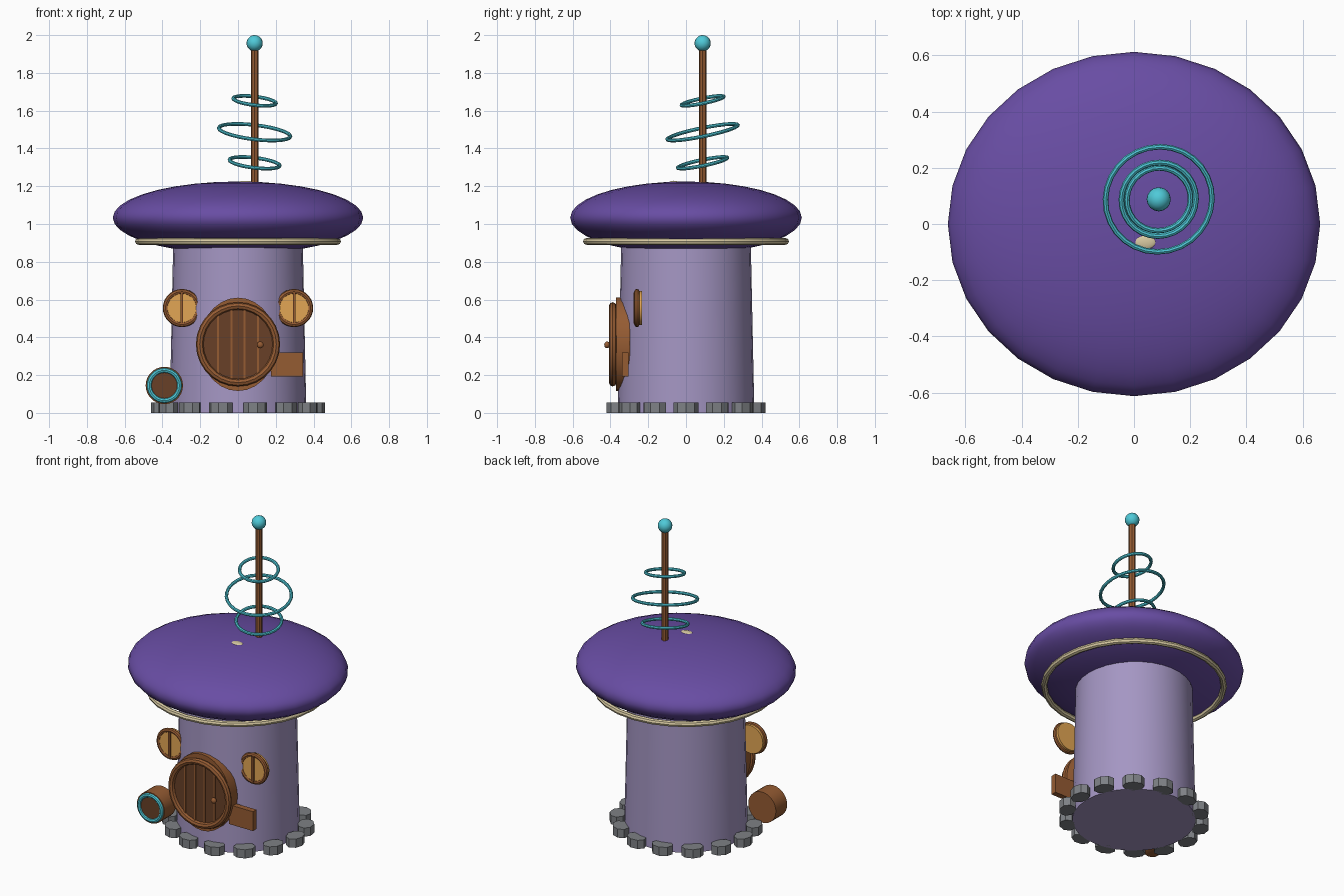
import bpy
from math import pi, sin, cos, radians

if "Cube" in bpy.data.objects:
    bpy.data.objects.remove(bpy.data.objects["Cube"])

def material(name, r, g, b):
    # sRGB bytes to linear colour
    m = bpy.data.materials.new(name)
    m.diffuse_color = (*[(c / 255) ** 2.2 for c in (r, g, b)], 1)
    m.use_nodes = True
    m.node_tree.nodes["Principled BSDF"].inputs["Base Color"].default_value = m.diffuse_color
    return m

PURPLE = material("cap_purple", 104, 78, 162)
LILAC = material("wall_lilac", 163, 149, 194)
CREAM = material("cream", 214, 200, 160)
WOOD = material("wood", 148, 92, 54)
DARK = material("dark_wood", 104, 66, 44)
GLASS = material("warm_glass", 226, 165, 85)
CYAN = material("cyan", 80, 200, 215)
STONE = material("stone", 125, 128, 132)
FACE_FRONT = (pi / 2, 0, 0)

def finish(name, mat, scale=(1, 1, 1), smooth=True):
    o = bpy.context.object
    o.name = name
    o.scale = scale
    o.data.materials.append(mat)
    if smooth:
        bpy.ops.object.shade_smooth_by_angle(angle=radians(35))
    return o

def cylinder(name, mat, loc, r, depth, rot=(0, 0, 0), n=28, scale=(1, 1, 1), smooth=True):
    bpy.ops.mesh.primitive_cylinder_add(vertices=n, radius=r, depth=depth, location=loc, rotation=rot)
    return finish(name, mat, scale, smooth)

def ball(name, mat, loc, radii, seg=16, rings=10):
    bpy.ops.mesh.primitive_uv_sphere_add(segments=seg, ring_count=rings, location=loc)
    return finish(name, mat, radii)

def ring(name, mat, loc, major, minor, rot=(0, 0, 0), n=28, scale=(1, 1, 1)):
    bpy.ops.mesh.primitive_torus_add(major_radius=major, minor_radius=minor, major_segments=n,
                                     minor_segments=8, location=loc, rotation=rot)
    return finish(name, mat, scale)

def box(name, mat, loc, size):
    bpy.ops.mesh.primitive_cube_add(size=1, location=loc)
    return finish(name, mat, size, False)

# Tower wall
bpy.ops.mesh.primitive_cone_add(vertices=32, radius1=0.362, radius2=0.343, depth=0.9, location=(0, 0, 0.45))
finish("tower_wall", LILAC)

# Mushroom cap, its lower rim and the spot on top
ball("cap", PURPLE, (0, 0, 1.033), (0.663, 0.613, 0.192), 28, 18)
ring("cap_rim", CREAM, (0, 0, 0.908), 0.527, 0.018)
ball("cap_spot", CREAM, (0.04, -0.065, 1.220), (0.038, 0.026, 0.009))

# Ring of foundation stones
for i in range(14):
    a = i * 2 * pi / 14
    cylinder(f"foundation_stone_{i}", STONE, (0.41 * cos(a), 0.382 * sin(a), 0.028), 1, 0.056,
             (0, 0, a), 8, (0.05, 0.065, 1), False)

# Antenna: mast, ball and three tilted rings
AX = AY = 0.088
cylinder("antenna_mast", WOOD, (AX, AY, 1.53), 0.02, 0.86, n=8, smooth=False)
ball("antenna_ball", CYAN, (AX, AY, 1.957), (0.043,) * 3)
for i, (z, r) in enumerate([(1.324, 0.134), (1.486, 0.191), (1.652, 0.114)]):
    ring(f"antenna_ring_{i}", CYAN, (AX, AY, z), r, 0.01, (0.2, 0.12, 0))

# Round door: backing, leaf, frame ring, plank strips and knob
DZ = 0.363
cylinder("door_backing", WOOD, (0, -0.335, DZ), 1, 0.07, FACE_FRONT, 28, (0.205, 0.247, 1))
cylinder("door_leaf", DARK, (0, -0.342, DZ), 0.205, 0.09, FACE_FRONT)
ring("door_frame", WOOD, (0, -0.388, DZ), 0.203, 0.02, FACE_FRONT)
for i, x in enumerate((-0.105, -0.035, 0.035, 0.105)):
    box(f"door_strip_{i}", WOOD, (x, -0.388, DZ), (0.010, 0.01, 2 * (0.19 ** 2 - x * x) ** 0.5))
ball("door_knob", WOOD, (0.118, -0.418, 0.36), (0.018, 0.015, 0.018))

# Two round windows facing the front
for side, s in (("left", -1), ("right", 1)):
    x = s * 0.297
    cylinder(f"{side}_window_pane", GLASS, (x, -0.25, 0.555), 0.09, 0.036, FACE_FRONT)
    ring(f"{side}_window_frame", WOOD, (x, -0.26, 0.555), 0.087, 0.014, FACE_FRONT)
    box(f"{side}_window_bar", WOOD, (x, -0.272, 0.555), (0.014, 0.014, 0.165))

# Wooden sign board beside the door
box("sign_board", WOOD, (0.26, -0.322, 0.256), (0.17, 0.036, 0.125))

# Barrel lying at the front left
cylinder("barrel", WOOD, (-0.39, -0.278, 0.145), 0.099, 0.115, FACE_FRONT)
cylinder("barrel_lid", DARK, (-0.39, -0.334, 0.145), 0.068, 0.008, FACE_FRONT)
ring("barrel_hoop", CYAN, (-0.39, -0.336, 0.145), 0.08, 0.013, FACE_FRONT)
